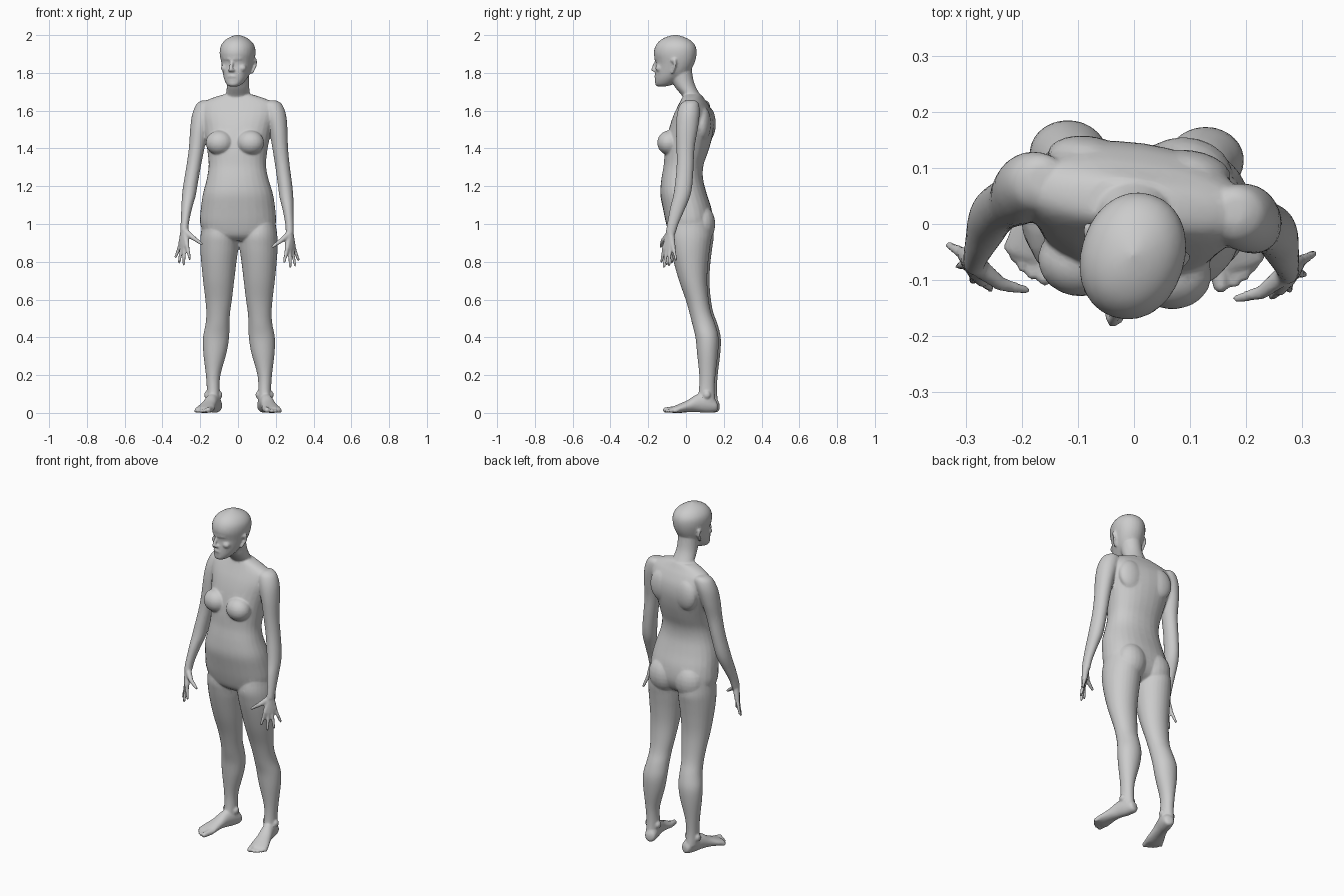
import bpy, bmesh, math
from mathutils import Matrix, Vector

bm = bmesh.new()

def spin(deg, x, y):
    t = Matrix.Translation((x, y, 0))
    return t @ Matrix.Rotation(math.radians(deg), 4, 'Z') @ t.inverted()

def loft(rows, place, n=28, e=2.0, sub=4):
    """Rows are (height, x0, x1, y0, y1); rounded sections are smoothly interpolated."""
    full = []
    for i in range(len(rows) - 1):
        p = [rows[max(0, min(len(rows) - 1, i + k))] for k in (-1, 0, 1, 2)]
        for s in range(sub):
            t = s / sub
            full.append([0.5 * (2*b + (c-a)*t + (2*a-5*b+4*c-d)*t*t + (3*b-a-3*c+d)*t**3)
                         for a, b, c, d in zip(*p)])
    full.append(rows[-1])
    rings = []
    for h, x0, x1, y0, y1 in full:
        ring = []
        for k in range(n):
            c, s = math.cos(k*2*math.pi/n), math.sin(k*2*math.pi/n)
            c = math.copysign(abs(c)**(2/e), c)
            s = math.copysign(abs(s)**(2/e), s)
            ring.append(bm.verts.new(place(Vector(((x0+x1)/2 + (x1-x0)/2*c, (y0+y1)/2 + (y1-y0)/2*s, h)))))
        rings.append(ring)
    for a, b in zip(rings, rings[1:]):
        for k in range(n):
            bm.faces.new((a[k], a[(k+1) % n], b[(k+1) % n], b[k]))
    bm.faces.new(rings[0][::-1])
    bm.faces.new(rings[-1])

def ball(c, r, place=Matrix()):
    bmesh.ops.create_uvsphere(bm, u_segments=20, v_segments=12, radius=1,
                              matrix=place @ Matrix.Translation(c) @ Matrix.Diagonal((*r, 1)))

def tube(points, r0, r1, place):
    """Tapered, round-ended chain through the points."""
    pts = [place(Vector(p)) for p in points]
    rad = [r0 + (r1-r0)*i/(len(pts)-1) for i in range(len(pts))]
    for p, r in zip(pts, rad):
        ball(p, (r, r, r))
    for i, (a, b) in enumerate(zip(pts, pts[1:])):
        m = Matrix.Translation((a+b)/2) @ (b-a).to_track_quat('Z', 'Y').to_matrix().to_4x4()
        bmesh.ops.create_cone(bm, cap_ends=True, segments=14, radius1=rad[i], radius2=rad[i+1],
                              depth=(b-a).length, matrix=m)

def sym(rows):
    return [(z, -w, w, y0, y1) for z, w, y0, y1 in rows]

# Torso, twisting towards the shoulders
def twist(p):
    return spin(-8 * max(0, min(1, (p.z-1.15)/0.35)), 0, 0.04) @ p

loft(sym([(0.91, .08, -.05, .07), (0.94, .165, -.085, .115), (1.0, .2, -.105, .14), (1.08, .197, -.122, .135),
          (1.16, .185, -.136, .11), (1.24, .163, -.13, .09), (1.31, .152, -.118, .092), (1.38, .158, -.112, .115),
          (1.45, .17, -.1, .135), (1.52, .185, -.082, .145), (1.58, .2, -.06, .138), (1.63, .195, -.035, .115),
          (1.66, .155, -.02, .095), (1.685, .08, -.01, .08)]), twist, e=2.25)
chest = spin(-8, 0, 0.04)
for s in (-1, 1):
    ball((s*.083, -.078, 1.43), (.073, .064, .065), chest)                 # breasts
    ball((s*.085 + .003, .085, 1.0), (.088, .07, .1))                      # buttocks
    ball((s*.09, .105, 1.53), (.075, .04, .09), chest)                     # shoulder blades

# Neck and head
turn = spin(-17, 0, -.05)
face = lambda p: turn @ p
loft(sym([(1.62, .085, .0, .105), (1.67, .066, -.015, .083), (1.72, .06, -.055, .055), (1.76, .058, -.075, .04),
          (1.82, .058, -.085, .03)]), lambda p: p)
loft(sym([(1.728, .02, -.155, -.115), (1.738, .038, -.166, -.075), (1.765, .057, -.166, -.035),
          (1.80, .071, -.165, .015), (1.85, .083, -.16, .045), (1.90, .092, -.172, .057), (1.94, .088, -.164, .052),
          (1.97, .068, -.141, .028), (1.99, .038, -.105, -.01), (2.002, .004, -.06, -.05)]), face, e=2.1)
tube([(0, -.158, 1.868), (0, -.172, 1.84), (0, -.179, 1.817)], .008, .011, face)   # nose
tube([(-.017, -.161, 1.781), (0, -.166, 1.783), (.017, -.161, 1.781)], .007, .007, face)   # lips
for s in (-1, 1):
    ball((s*.011, -.168, 1.813), (.008, .012, .008), turn)                 # nostrils
    tube([(s*.012, -.163, 1.874), (s*.045, -.149, 1.876)], .008, .007, face)   # brows
    ball((s*.046, -.13, 1.825), (.024, .022, .02), turn)                   # cheeks
    tube([(s*.084, -.045, 1.865), (s*.09, -.033, 1.868), (s*.09, -.03, 1.84), (s*.079, -.05, 1.80)],
         .011, .007, face)                                                 # ears

# Arms, hands, legs and feet, mirrored with small pose offsets
arm = [(1.655, .16, .2, .0, .05), (1.635, .13, .232, -.03, .068), (1.58, .14, .254, -.048, .072),
       (1.5, .165, .262, -.053, .062), (1.4, .182, .265, -.05, .045), (1.3, .198, .275, -.05, .04),
       (1.2, .212, .288, -.06, .033), (1.14, .22, .293, -.07, .02), (1.08, .235, .294, -.085, -.005),
       (1.0, .25, .295, -.1, -.04), (.95, .253, .295, -.108, -.055)]
leg = [(1.05, .06, .19, -.07, .11), (.95, .012, .207, -.094, .135), (.88, .008, .21, -.085, .128),
       (.8, .018, .205, -.066, .118), (.7, .03, .195, -.037, .112), (.6, .042, .183, -.002, .12),
       (.53, .052, .178, .018, .133), (.47, .055, .182, .033, .155), (.4, .057, .195, .05, .172),
       (.32, .07, .194, .058, .17), (.2, .103, .18, .07, .156), (.12, .107, .175, .068, .152),
       (.05, .106, .176, .055, .158)]
foot = [(0, -.012, .012, .015, .045), (.012, -.03, .03, .004, .07), (.06, -.036, .036, .0, .1),
        (.11, -.036, .036, .004, .098), (.16, -.041, .041, .005, .068), (.21, -.051, .05, .0, .046),
        (.24, -.05, .05, .0, .034), (.252, -.044, .046, .004, .028)]
fingers = [((.260, -.115, .87), (.245, -.13, .80)), ((.274, -.101, .865), (.277, -.117, .772)),
           ((.285, -.085, .87), (.302, -.09, .782)), ((.293, -.068, .88), (.320, -.053, .81))]

for s in (1, -1):
    left = s < 0
    def arm_place(p):
        if left:
            t = max(0, min(1, (p.z-.95)/.65))
            return Vector((-p.x - .01 + .022*t, p.y + .015 + .042*t, p.z + .015*(1-t)))
        return p
    loft(arm, arm_place)
    for knuckle, tip in fingers:
        tube([(.274, -.082, .955), knuckle], .02, .0135, arm_place)        # palm
        tube([knuckle, tip], .0115, .0075, arm_place)                      # finger
    tube([(.268, -.09, .945), (.228, -.122, .912), (.183, -.133, .88)], .018, .008, arm_place)   # thumb

    dx, dy = (.01, .012) if left else (0, 0)
    loft(leg, lambda p: Vector((s*p.x + dx, p.y + dy, p.z)))
    ball((s*.115 + dx, .055 + dy, .535), (.036, .036, .055))               # kneecap
    for side in (.105, .177):
        ball((s*side + dx, .11 + dy, .095), (.012, .02, .02))              # ankle bones
    ang = math.radians(18 if left else 13)
    heel = Vector((-.108, .175, 0)) if left else Vector((.128, .166, 0))
    def foot_place(p):  # local: x outward, y height, z length from heel
        return heel + Vector((s*(p.x*math.cos(ang) + p.z*math.sin(ang)),
                              p.x*math.sin(ang) - p.z*math.cos(ang), p.y))
    loft(foot, foot_place)
    for x, r, end in ((-.036, .015, .288), (-.011, .0105, .285), (.009, .01, .277), (.027, .0095, .265), (.044, .009, .25)):
        tube([(x*.9, r + .004, .225), (x, r, end - r)], r*1.15, r, foot_place)   # toes

bmesh.ops.recalc_face_normals(bm, faces=bm.faces[:])
mesh = bpy.data.meshes.new("human_figure")
bm.to_mesh(mesh)
bm.free()
body = bpy.data.objects.new("human_figure", mesh)
bpy.context.collection.objects.link(body)

# Fuse the parts into one skin and soften the joins
fuse = body.modifiers.new("fuse", 'REMESH')
fuse.mode = 'VOXEL'
fuse.voxel_size = 0.0055
soft = body.modifiers.new("soften", 'SMOOTH')
soft.factor = 0.5
soft.iterations = 6
thin = body.modifiers.new("facets", 'DECIMATE')
thin.ratio = 0.2
bpy.context.view_layer.objects.active = body
body.select_set(True)
bpy.ops.object.convert(target='MESH')
bpy.ops.object.shade_smooth_by_angle(angle=math.radians(40))
